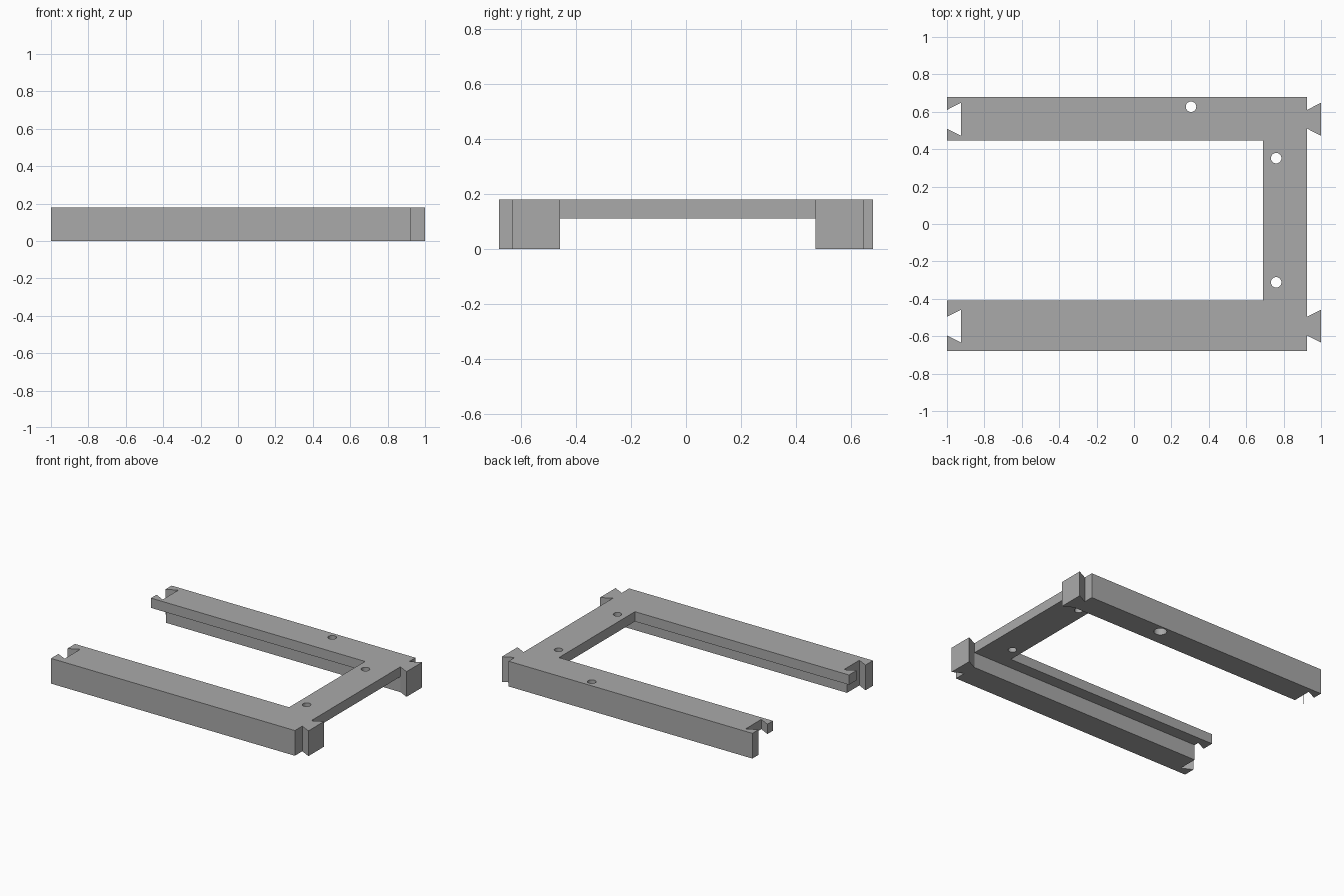
import bpy
import bmesh

cube = bpy.data.objects.get("Cube")
if cube:
    bpy.data.objects.remove(cube, do_unlink=True)

grey = bpy.data.materials.new("plain grey")
grey.use_nodes = True
colour = (0.4, 0.4, 0.4, 1.0)
grey.diffuse_color = colour
grey.node_tree.nodes["Principled BSDF"].inputs["Base Color"].default_value = colour

HEIGHT, LEDGE = 0.18, 0.11      # full rail height, underside of thin parts
END, SHOULDER = 1.0, 0.925      # joint tip and shoulder along x
NARROW, WIDE = 0.05, 0.088      # half widths of the dovetails
FRONT, BACK = -0.546, 0.56      # dovetail centre lines


def new_object(name, bm):
    bmesh.ops.recalc_face_normals(bm, faces=bm.faces)
    mesh = bpy.data.meshes.new(name)
    bm.to_mesh(mesh)
    bm.free()
    mesh.materials.append(grey)
    obj = bpy.data.objects.new(name, mesh)
    bpy.context.collection.objects.link(obj)
    return obj


def prism(name, outline, z0, z1):
    bm = bmesh.new()
    face = bm.faces.new([bm.verts.new((x, y, z0)) for x, y in outline])
    top = bmesh.ops.extrude_face_region(bm, geom=[face])["geom"]
    verts = [v for v in top if isinstance(v, bmesh.types.BMVert)]
    bmesh.ops.translate(bm, verts=verts, vec=(0, 0, z1 - z0))
    return new_object(name, bm)


def cylinder(name, x, y, radius, z0, z1):
    bm = bmesh.new()
    bmesh.ops.create_cone(bm, cap_ends=True, segments=32, radius1=radius,
                          radius2=radius, depth=z1 - z0)
    bmesh.ops.translate(bm, verts=bm.verts, vec=(x, y, (z0 + z1) / 2))
    return new_object(name, bm)


def cut(target, cutter):
    cutter.hide_render = True
    mod = target.modifiers.new("cut", "BOOLEAN")
    mod.operation, mod.solver, mod.object = "DIFFERENCE", "EXACT", cutter
    bpy.context.view_layer.objects.active = target
    bpy.ops.object.modifier_apply(modifier=mod.name)
    bpy.data.objects.remove(cutter, do_unlink=True)


def tail(y):
    """Dovetail tongue on the +x end, listed from low y to high y."""
    return [(SHOULDER, y - NARROW), (END, y - WIDE),
            (END, y + WIDE), (SHOULDER, y + NARROW)]


def socket(y):
    """Dovetail slot in the -x end, listed from high y to low y."""
    return [(-END, y + NARROW), (-SHOULDER, y + WIDE),
            (-SHOULDER, y - WIDE), (-END, y - NARROW)]


# U-shaped frame: two rails, a cross bar and the end joints
outline = ([(-END, -0.68), (SHOULDER, -0.68)] + tail(FRONT) + tail(BACK)
           + [(SHOULDER, 0.68), (-END, 0.68)] + socket(BACK)
           + [(-END, 0.447), (0.69, 0.447), (0.69, -0.41), (-END, -0.41)]
           + socket(FRONT))
frame = prism("rail_frame", outline, 0, HEIGHT)

# Recess that leaves thin inner ledges and a thin cross bar
y0, y1 = FRONT + NARROW + 0.001, BACK - NARROW - 0.001
cut(frame, prism("recess_cutter",
                 [(-1.1, y0), (SHOULDER, y0), (SHOULDER, y1), (-1.1, y1)],
                 -0.1, LEDGE))

# Screw holes, with a wider bore under the one in the back rail
for x, y in [(0.76, 0.352), (0.76, -0.312), (0.305, 0.627)]:
    cut(frame, cylinder("hole_cutter", x, y, 0.028, -0.1, 0.3))
cut(frame, cylinder("bore_cutter", 0.305, 0.627, 0.042, -0.1, LEDGE))
